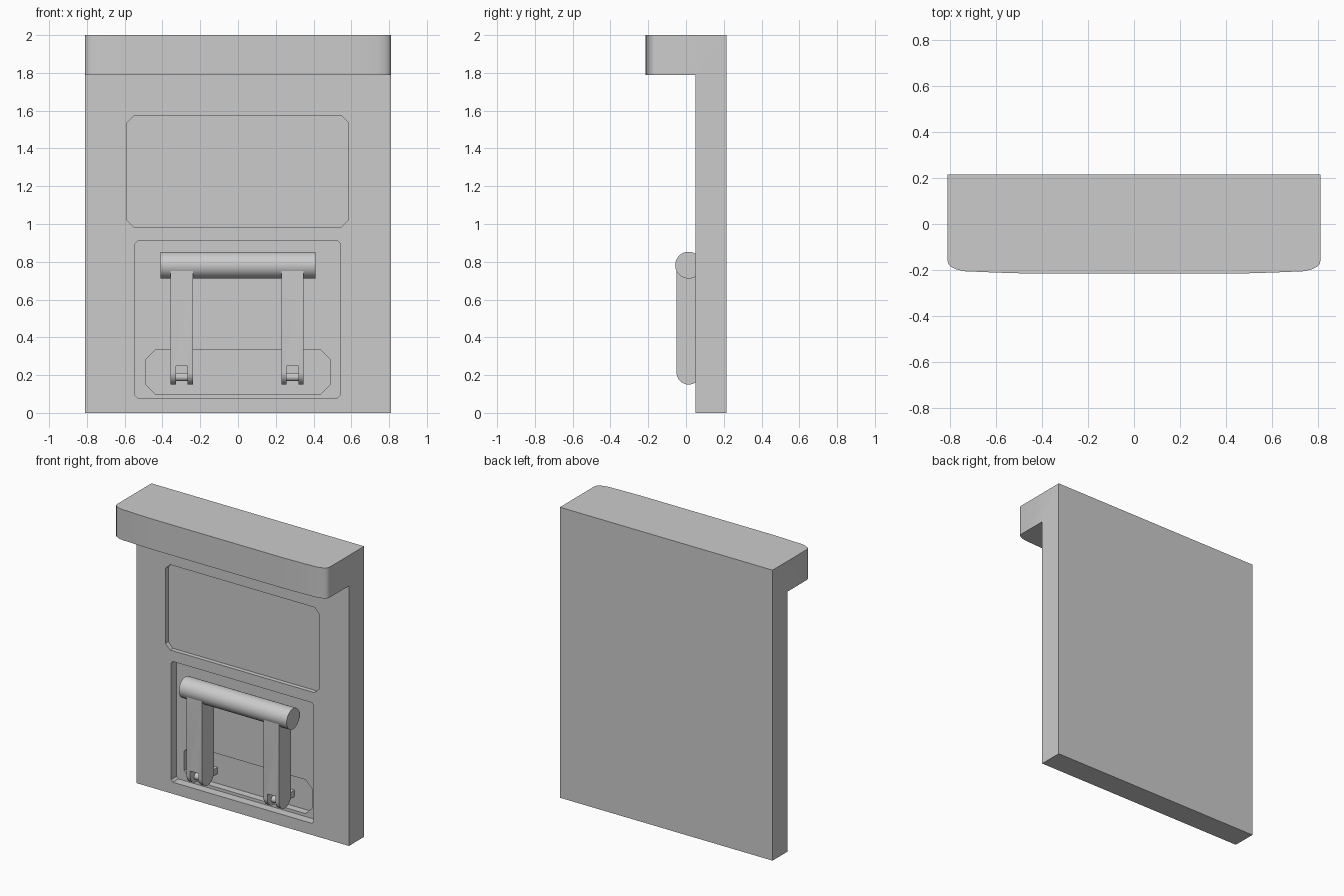
import bpy, bmesh
from math import sin, cos, pi, radians
from mathutils import Vector

if "Cube" in bpy.data.objects:
    bpy.data.objects.remove(bpy.data.objects["Cube"])


def finish(bm, name):
    bmesh.ops.recalc_face_normals(bm, faces=bm.faces)
    me = bpy.data.meshes.new(name)
    bm.to_mesh(me)
    bm.free()
    ob = bpy.data.objects.new(name, me)
    bpy.context.collection.objects.link(ob)
    return ob


def prism(name, points, direction):
    """Extrude a closed outline of 3D points along a vector."""
    bm = bmesh.new()
    face = bm.faces.new([bm.verts.new(p) for p in points])
    new = bmesh.ops.extrude_face_region(bm, geom=[face], use_keep_orig=True)["geom"]
    bmesh.ops.translate(bm, vec=direction,
                        verts=[v for v in new if isinstance(v, bmesh.types.BMVert)])
    return finish(bm, name)


def activate(ob):
    bpy.ops.object.select_all(action='DESELECT')
    ob.select_set(True)
    bpy.context.view_layer.objects.active = ob


def cut(ob, cutter):
    cutter.hide_render = True
    mod = ob.modifiers.new("cut", 'BOOLEAN')
    mod.operation = 'DIFFERENCE'
    mod.solver = 'EXACT'
    mod.object = cutter
    activate(ob)
    bpy.ops.object.modifier_apply(modifier=mod.name)
    bpy.data.objects.remove(cutter)


def smooth(ob):
    activate(ob)
    bpy.ops.object.shade_smooth_by_angle(angle=radians(32))


def recess(x0, x1, z0, z1, c, floor):
    """Cutter with clipped corners reaching back to y = floor."""
    pts = [(x0 + c, z0), (x1 - c, z0), (x1, z0 + c), (x1, z1 - c),
           (x1 - c, z1), (x0 + c, z1), (x0, z1 - c), (x0, z0 + c)]
    return prism("recess_cutter", [(x, -0.1, z) for x, z in pts], (0, floor + 0.1, 0))


def rounded_bar(name, x0, x1, y, z, r, y_end, z_end, start):
    """Bar along a straight run with one half-round end, extruded in x."""
    arc = [(y + r * cos(start + pi * i / 16), z + r * sin(start + pi * i / 16))
           for i in range(17)]
    a, b = arc[-1], arc[0]
    far = [(a[0] + y_end, a[1] + z_end), (b[0] + y_end, b[1] + z_end)]
    return prism(name, [(x0, py, pz) for py, pz in arc + far], (x1 - x0, 0, 0))


# Body: hood with rounded front corners, back strip extruded down to the floor
right = [(0.81, 0.215), (0.81, 0.05), (0.81, -0.16), (0.806, -0.174), (0.796, -0.185),
         (0.775, -0.196), (0.74, -0.205), (0.6, -0.211), (0.5, -0.214)]
plan = right + [(-x, y) for x, y in reversed(right)]
bm = bmesh.new()
low = [bm.verts.new((x, y, 1.79)) for x, y in plan]
top = [bm.verts.new((x, y, 2.0)) for x, y in plan]
n = len(plan)
for i in range(n):
    j = (i + 1) % n
    bm.faces.new((low[i], low[j], top[j], top[i]))
bm.faces.new(top)
bm.faces.new(low[1:-1])
corners = [low[-1], low[0], low[1], low[-2]]
base = [bm.verts.new((v.co.x, v.co.y, 0)) for v in corners]
for i in range(4):
    j = (i + 1) % 4
    bm.faces.new((corners[i], corners[j], base[j], base[i]))
bm.faces.new(base)
bmesh.ops.recalc_face_normals(bm, faces=bm.faces)
bmesh.ops.dissolve_limit(bm, angle_limit=0.002, verts=bm.verts, edges=bm.edges)
body = finish(bm, "body")

# Screen recess, handle recess and the deeper pocket inside it
cut(body, recess(-0.587, 0.583, 0.985, 1.572, 0.035, 0.08))
cut(body, recess(-0.545, 0.541, 0.08, 0.911, 0.014, 0.11))
cut(body, recess(-0.487, 0.487, 0.10, 0.333, 0.05, 0.16))
smooth(body)

# Grip bar
bpy.ops.mesh.primitive_cylinder_add(vertices=48, radius=0.071, depth=0.82,
                                    location=(0, 0.014, 0.782), rotation=(0, pi / 2, 0))
grip = bpy.context.object
grip.name = "grip_bar"
smooth(grip)

# Forked arms with hinge lugs and pins
for side, cx in (("left", -0.298), ("right", 0.289)):
    arm = rounded_bar(side + "_arm", cx - 0.059, cx + 0.059, 0.014, 0.214, 0.064,
                      0, 0.54, pi)
    slot = [(cx - 0.031, -0.2, 0.1), (cx + 0.031, -0.2, 0.1),
            (cx + 0.031, -0.2, 0.249), (cx - 0.031, -0.2, 0.249)]
    cut(arm, prism("slot_cutter", slot, (0, 0.4, 0)))
    smooth(arm)
    lug = rounded_bar(side + "_hinge_lug", cx - 0.031, cx + 0.031, 0.014, 0.19, 0.022,
                      0.148, 0, pi / 2)
    smooth(lug)
